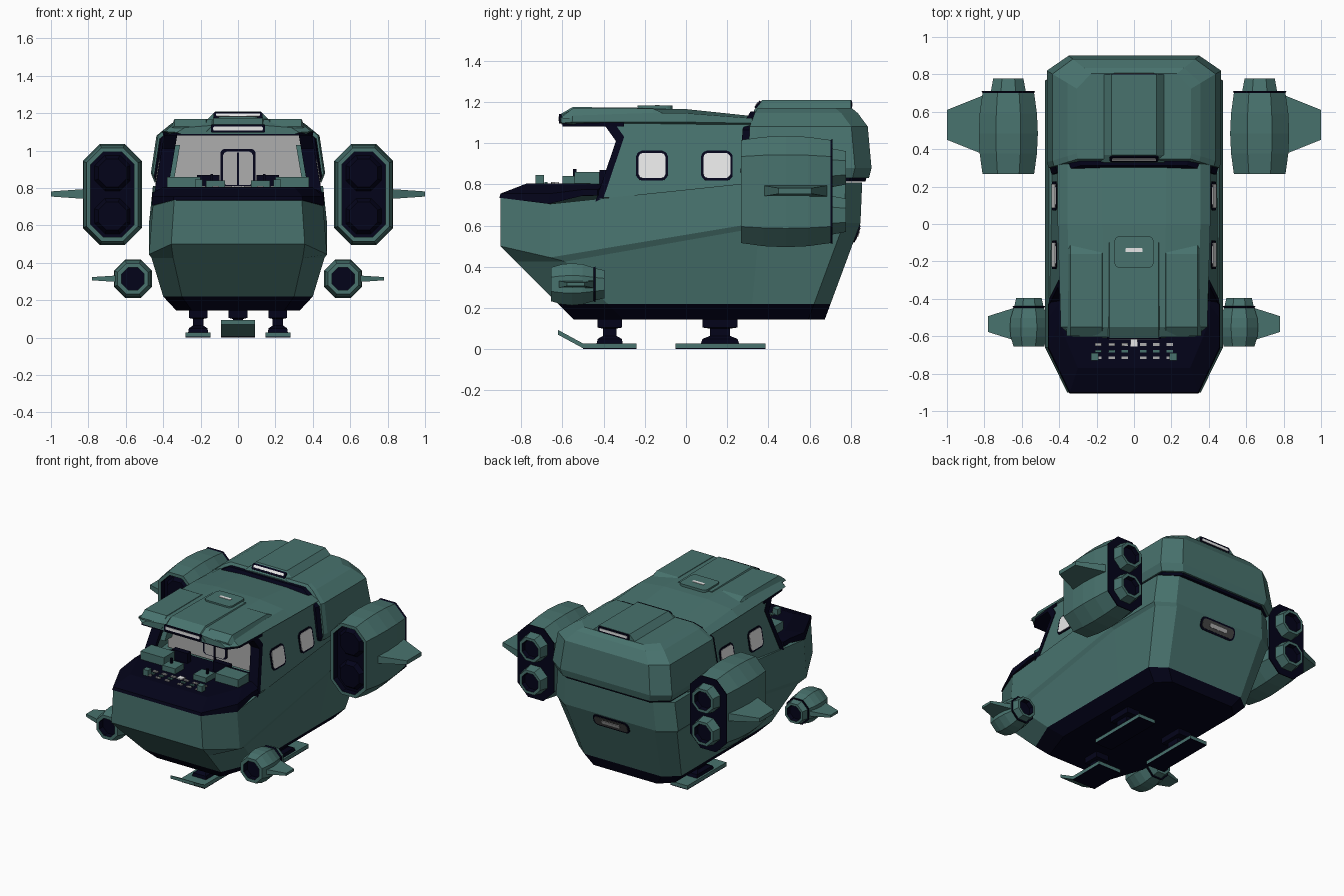
import bpy, bmesh, math
from mathutils import Vector

if "Cube" in bpy.data.objects:
    bpy.data.objects.remove(bpy.data.objects["Cube"], do_unlink=True)


def material(name, *rgb):
    mat = bpy.data.materials.new(name)
    mat.use_nodes = True
    mat.diffuse_color = (*rgb, 1)
    mat.node_tree.nodes["Principled BSDF"].inputs["Base Color"].default_value = (*rgb, 1)
    return mat


TEAL = material("hull_teal", .065, .17, .155)
NAVY = material("trim_navy", .001, .001, .01)
WHITE = material("window_white", .82, .82, .82)
GREY = material("interior_grey", .42, .42, .42)
SMOKE = material("smoked_glass", .06, .06, .06)
RIGHT, BACK, UP = Vector((1, 0, 0)), Vector((0, 1, 0)), Vector((0, 0, 1))


def loft(name, rings, mat=TEAL, dark=(), mirror=False):
    """Bridge rings of points and cap the ends; segments listed in dark turn navy."""
    bm = bmesh.new()
    loops = [[bm.verts.new(point) for point in ring] for ring in rings]
    last = len(loops) - 2
    for seg, (near, far) in enumerate(zip(loops, loops[1:])):
        for i in range(len(near)):
            quad = (near[i - 1], near[i], far[i], far[i - 1])
            bm.faces.new(quad).material_index = int(seg in dark)
    bm.faces.new(loops[0]).material_index = int(0 in dark)
    bm.faces.new(loops[-1]).material_index = int(last in dark)
    bmesh.ops.recalc_face_normals(bm, faces=bm.faces)
    mesh = bpy.data.meshes.new(name)
    bm.to_mesh(mesh)
    bm.free()
    mesh.materials.append(mat)
    mesh.materials.append(NAVY)
    part = bpy.data.objects.new(name, mesh)
    bpy.context.collection.objects.link(part)
    if mirror:
        part.modifiers.new("mirror", "MIRROR")


def both_sides(half):
    return half + [(-x, y, z) for x, y, z in reversed(half)]


def plan(width, front, rear, z_front, z_rear, nose=.75, run=.24, droop=0):
    """Level outline with chamfered corners; the shoulders may droop below the nose."""
    shoulder, quarter = front + run, rear - .08
    middle = shoulder * .3 + quarter * .7
    return both_sides([(width * nose, front, z_front), (width, shoulder, z_front - droop), (width, middle, z_rear),
                       (width, quarter, z_rear), (width * .75, rear, z_rear)])


def hull_level(width, z_front, z_rear, droop=0):
    """Nose and tail both rake outward with height until they turn upright."""
    return plan(width, max(-.9, -.4 - z_front), min(.855, .62 + .37 * z_rear), z_front, z_rear, droop=droop)


def ridge(name, inner, outer, base, bevel, stations, mirror=False):
    """Raised strip along y with sloping sides, from (y, height) stations."""
    loft(name, [[(inner, y, base), (inner + bevel, y, base + height),
                 (outer - bevel, y, base + height), (outer, y, base)] for y, height in stations], mirror=mirror)


def plate(name, center, across, along, width, height, radius, mat, depth=.005, mirror=False):
    """Thin rounded rectangle spanned by two directions."""
    across, along = across.normalized(), along.normalized()
    normal = across.cross(along) * depth
    ring = []
    for step in range(16):
        angle = math.tau * (step + .5) / 16
        cos, sin = math.cos(angle), math.sin(angle)
        u = math.copysign(width / 2 - radius, cos) + radius * cos
        v = math.copysign(height / 2 - radius, sin) + radius * sin
        ring.append(Vector(center) + across * u + along * v)
    loft(name, [[p - normal for p in ring], [p + normal for p in ring]], mat, mirror=mirror)


def window(name, center, across, along, width, height, radius, glass=WHITE, mirror=False):
    plate(name + "_frame", center, across, along, width, height, radius, NAVY, mirror=mirror)
    rim = .024
    plate(name + "_glass", center, across, along, width - rim, height - rim, radius * .7, glass, .008, mirror)


LEAN = .17


def wall_x(z):
    """Cabin sides lean inward with height."""
    return .575 - z * LEAN


def side_panel(name, corners, thickness, mat, proud=0):
    loft(name, [[(wall_x(z) + proud - inset, y, z) for y, z in corners] for inset in (0, thickness)],
         mat, mirror=True)


# Lower hull with dark keel and a stepped crease
keel = hull_level(.33, .145, .145)
bilge = hull_level(.4, .22, .22)
under_crease = hull_level(.462, .425, .59)
over_crease = hull_level(.476, .5, .612, droop=.055)
gunwale = hull_level(.455, .735, .81, droop=.03)
loft("lower_hull", [keel, bilge, under_crease, over_crease, gunwale], dark=[0])

# Cockpit coaming
loft("cockpit_coaming", [plan(.461, -.905, -.35, .735, .745, droop=.03), plan(.457, -.9, -.35, .755, .775),
                         plan(.4, -.77, -.3, .805, .8)], NAVY)

# Cabin sides and windscreen frame
sill, bend, brow = (-.4, .735), (-.3, 1.03), (-.35, 1.1)
side_panel("cabin_side", [sill, bend, brow, (.6, 1.1), (.6, .735)], .03, TEAL)
inner_edge = [(y - .04, z - .02) for y, z in (brow, bend, sill)]
side_panel("windscreen_pillar", [sill, bend, brow] + inner_edge, .07, NAVY, proud=.004)
side_panel("pillar_padding", [(-.33, .86), (-.29, 1.03), (-.24, 1.03), (-.24, .86)], .06, TEAL, proud=-.03)
loft("visor_lining", [both_sides([(.33, -.6, z), (.38, -.53, z), (.4, -.3, z)]) for z in (1.08, 1.1)], NAVY)

# Roof with overhanging visor
EAVE = 1.09


def roof_section(y, spread, rise):
    section = ((.408, .012), (.355, .055), (.17, .075))
    return both_sides([(.385 * spread, y, EAVE)] + [(x * spread, y, EAVE + h * rise) for x, h in section])


loft("roof", [roof_section(-.605, .8, .6), roof_section(-.55, .96, 1),
              roof_section(0, 1, 1), roof_section(.32, 1, .55)])
ridge("roof_pad", .15, .36, 1.12, .02, [(-.6, .01), (-.55, .048), (-.16, .048), (-.1, .02)], mirror=True)
ridge("roof_fairing", -.17, .17, 1.1, .04, [(-.61, .04), (-.55, .075), (-.1, .07)])
window("visor_slit", (0, -.61, 1.118), RIGHT, UP, .29, .045, .01)
plate("roof_hatch", (0, -.15, 1.17), RIGHT, BACK, .21, .17, .03, TEAL, depth=.012)
plate("hatch_marker", (0, -.14, 1.18), RIGHT, BACK, .09, .022, .005, WHITE)


# Rear cap above a dark seal
def cap_rings(shrink, front):
    rings = []
    for z, inset in ((.83, .02), (.88, 0), (1.08, .03), (1.145, .11), (1.17, .16)):
        level = z - shrink
        rings.append(plan(.466 - shrink - inset, front + inset * .3, .9 - shrink - inset * .6,
                          level, level, nose=.98, run=.03))
    return rings


loft("cap_seal", cap_rings(.017, .265), NAVY)
loft("rear_cap", cap_rings(0, .3))
ridge("cap_scoop", -.18, .18, 1.15, .06, [(.33, .01), (.37, .06), (.8, .06)])
window("scoop_front_window", (0, .348, 1.187), RIGHT, UP + BACK * .8, .26, .042, .01)
window("scoop_rear_window", (0, .8, 1.187), RIGHT, UP, .24, .042, .01)

# Side and rear windows
for place, y in (("front", -.165), ("rear", .15)):
    window(place + "_side_window", (wall_x(.89), y, .89), BACK, UP - RIGHT * LEAN, .155, .148, .035, mirror=True)
tail_slope = UP + BACK * .37
window("rear_window", (0, .828, .56), RIGHT, tail_slope, .28, .09, .035, SMOKE)
plate("rear_window_shade", (0, .832, .56), RIGHT, tail_slope, .14, .025, .01, GREY, depth=.008)


# Engines
def octagon(x, y, z, half_width, half_height):
    cut = half_width * .58
    quarter = [(half_width, half_height - cut), (half_width - cut, half_height)]
    upper = quarter + [(-u, v) for u, v in reversed(quarter)]
    return [(x + u, y, z + v) for u, v in upper + [(-u, -v) for u, v in upper]]


def engine(name, x, z, width, height, front, rear):
    """Barrel shell with a dark recessed intake and a dark rear seam."""
    lip = .042
    rings = [octagon(x, y, z, width - lip, height - lip) for y in (front + lip, front)]
    for step in range(5):
        t = step / 4
        swell = .02 * (2 * t - 1) ** 2
        rings.append(octagon(x, front + (rear - front) * t, z, width - swell, height - swell))
    rings.append(octagon(x, rear + .012, z, width - .015, height - .015))
    loft(name, rings, dark=[0, len(rings) - 2], mirror=True)


def nozzle(name, x, z, radius, front, rear):
    shape = ((front, radius), (rear, radius * .85), (rear, radius * .65), (rear - .03, radius * .6))
    loft(name, [octagon(x, y, z, r, r) for y, r in shape], dark=[2], mirror=True)


def fin(name, z, root, tip, middle, chord, thick):
    """Flat blade narrowing to half its chord and thickness at the tip."""
    rings = []
    for x, taper in ((root, 1), (tip, .5)):
        reach, half = chord / 2 * taper, thick / 2 * taper
        rings.append([(x, middle - reach, z - half), (x, middle - reach, z + half),
                      (x, middle + reach, z + half), (x, middle + reach, z - half)])
    loft(name, rings, mirror=True)


engine("main_engine", .672, .765, .158, .27, .268, .7)
for place, z in (("upper", .88), ("lower", .65)):
    nozzle(place + "_nozzle", .672, z, .095, .7, .777)
    hub = [octagon(.672, y, z, r, r) for y, r in ((.31, .095), (.28, .075))]
    loft(place + "_intake_hub", hub, NAVY, mirror=True)
fin("main_fin", .768, .8, 1, .53, .32, .055)
engine("front_thruster", .562, .315, .102, .102, -.655, -.45)
nozzle("thruster_nozzle", .562, .315, .08, -.45, -.395)
fin("thruster_fin", .315, .645, .78, -.535, .17, .035)


# Landing skids with dark soles, and legs
def skid(name, inner, outer, path, mirror=False):
    sole = .005
    strip = [(y, z + sole) for y, z in path] + [(y, z + .028) for y, z in reversed(path)]
    loft(name, [[(x, y, z) for y, z in strip] for x in (inner, outer)], mirror=mirror)
    back, front = path[0][0], path[1][0]
    loft(name + "_sole", [[(inner, back, z), (outer, back, z), (outer, front, z), (inner, front, z)]
                          for z in (0, sole)], NAVY, mirror=mirror)


def leg(name, x, y, length, mirror=False):
    rings = []
    for z, spread in ((.02, 1), (.05, .9), (.065, .5), (.1, .5), (.105, .9), (.15, .9)):
        w, l = .055 * spread, length * spread
        rings.append([(x + w, y + l, z), (x - w, y + l, z), (x - w, y - l, z), (x + w, y - l, z)])
    loft(name, rings, NAVY, mirror=mirror)


skid("front_skid", -.09, .09, [(-.24, 0), (-.5, 0), (-.62, .065)])
skid("rear_skid", .147, .28, [(.385, 0), (-.05, 0)], mirror=True)
leg("front_leg", 0, -.37, .065)
leg("rear_leg", .213, .165, .095, mirror=True)


# Cockpit interior
def fixture(name, x, y, width, height, mat, depth=.04, mirror=False):
    """Box standing on the dashboard."""
    w, d = width / 2, depth / 2
    loft(name, [[(x + w, y + d, z), (x - w, y + d, z), (x - w, y - d, z), (x + w, y - d, z)]
                for z in (.78, .8 + height)], mat, mirror=mirror)


fixture("bulkhead", 0, -.24, .74, .29, GREY, depth=.02)
plate("door_frame", (0, -.252, .91), RIGHT, UP, .19, .2, .03, NAVY)
plate("door_panel", (0, -.255, .905), RIGHT, UP, .16, .18, .025, GREY)
fixture("door_split", 0, -.26, .012, .19, NAVY, depth=.01)
fixture("side_console", .29, -.48, .18, .06, TEAL, depth=.12, mirror=True)
fixture("inner_console", .12, -.55, .1, .04, TEAL, depth=.1, mirror=True)
fixture("outer_display", .21, -.71, .04, .045, TEAL, mirror=True)
for row, mat in enumerate((GREY, TEAL, GREY)):
    for column in range(3):
        fixture("dash_switch", .05 + .07 * column, -.715 + .035 * row, .035, .012, mat, depth=.015, mirror=True)
fixture("dash_light", 0, -.635, .04, .012, WHITE)
fixture("seat", .16, -.4, .12, .07, NAVY, mirror=True)
fixture("control_stick", .14, -.54, .015, .075, NAVY, depth=.015, mirror=True)
